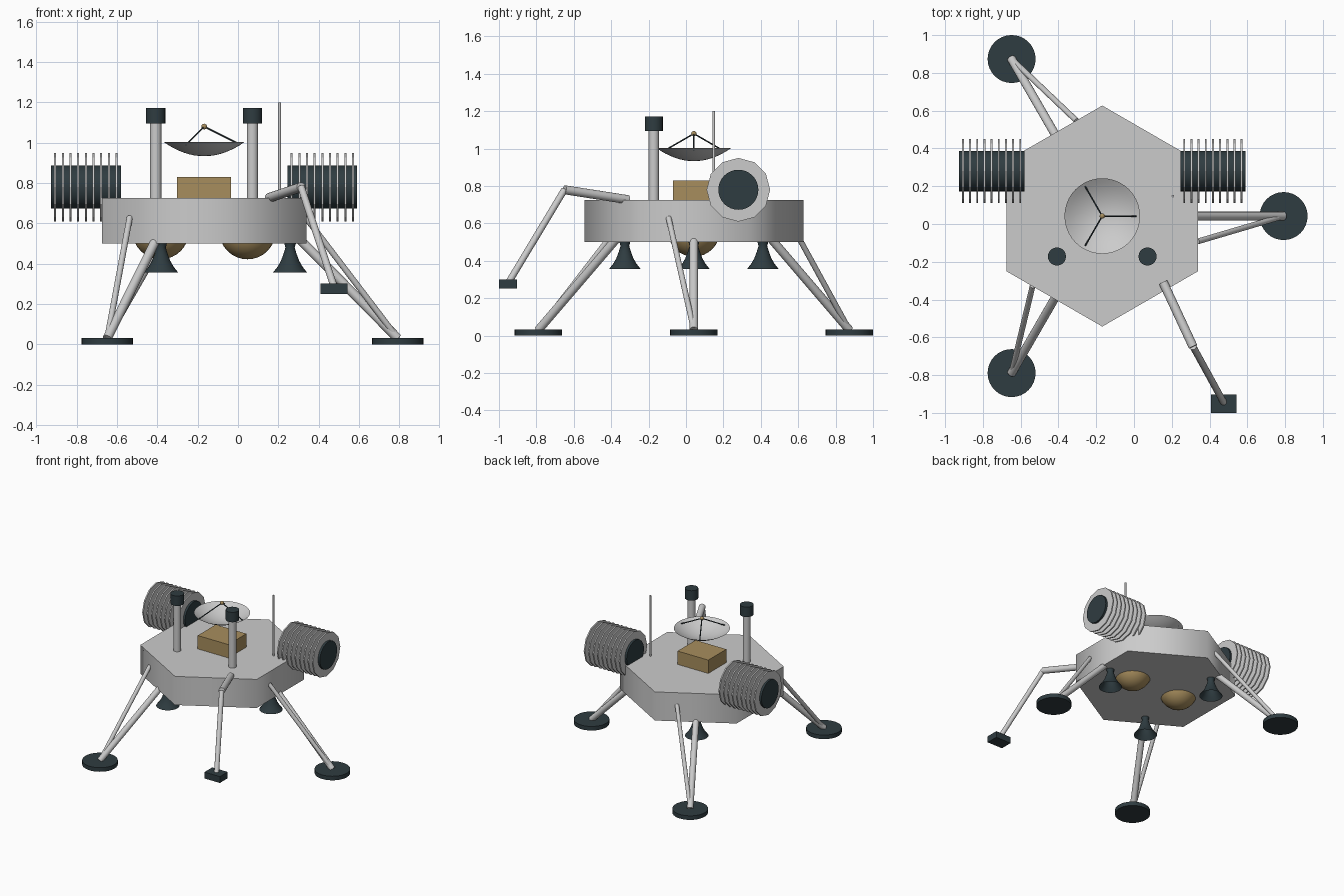
import bpy, math
from mathutils import Vector, Matrix

if "Cube" in bpy.data.objects:
    bpy.data.objects.remove(bpy.data.objects["Cube"])

CX, CY = -0.168, 0.042          # hull axis
TURNS = [math.radians(a) for a in (0, 120, 240)]


def material(name, rgb):
    m = bpy.data.materials.new(name)
    m.diffuse_color = (*rgb, 1)
    m.use_nodes = True
    m.node_tree.nodes["Principled BSDF"].inputs["Base Color"].default_value = m.diffuse_color
    return m


DARK = material("dark_metal", (0.028, 0.045, 0.052))
GOLD = material("gold_foil", (0.39, 0.27, 0.11))


def finish(name, mat=None, angle=40):
    ob = bpy.context.object
    ob.name = name
    if mat:
        ob.data.materials.append(mat)
    if angle:
        bpy.ops.object.shade_smooth_by_angle(angle=math.radians(angle))
    return ob


def rod(name, a, b, r, mat=None, sides=16, r2=None, angle=40):
    a, b = Vector(a), Vector(b)
    d = b - a
    bpy.ops.mesh.primitive_cone_add(vertices=sides, radius1=r, radius2=r if r2 is None else r2,
                                    depth=d.length, location=(a + b) / 2,
                                    rotation=d.to_track_quat('Z', 'Y').to_euler())
    return finish(name, mat, angle)


def box(name, loc, size, mat):
    bpy.ops.mesh.primitive_cube_add(size=1, location=loc)
    ob = finish(name, mat, 0)
    ob.scale = size
    return ob


def ball(name, loc, r, mat):
    bpy.ops.mesh.primitive_uv_sphere_add(segments=24, ring_count=16, radius=r, location=loc)
    return finish(name, mat)


def lathe(name, profile, loc, mat=None, n=32):
    verts, faces = [], []
    for r, z in profile:
        for i in range(n):
            t = 2 * math.pi * i / n
            verts.append((r * math.cos(t), r * math.sin(t), z))
    for k in range(len(profile) - 1):
        for i in range(n):
            j = (i + 1) % n
            faces.append((k * n + i, k * n + j, (k + 1) * n + j, (k + 1) * n + i))
    me = bpy.data.meshes.new(name)
    me.from_pydata(verts, [], faces)
    ob = bpy.data.objects.new(name, me)
    bpy.context.collection.objects.link(ob)
    bpy.ops.object.select_all(action='DESELECT')
    bpy.context.view_layer.objects.active = ob
    ob.select_set(True)
    ob.location = loc
    return finish(name, mat)


def around(p, t):
    """Point given relative to the hull axis, turned by t."""
    return Vector((CX, CY, 0)) + Matrix.Rotation(t, 3, 'Z') @ Vector(p)


# six-sided hull, points facing front and back
bpy.ops.mesh.primitive_cylinder_add(vertices=6, radius=0.585, depth=0.225, location=(CX, CY, 0.6125))
finish("hull", angle=70)

# legs, footpads and engine bells
BELL = [(0.03, 0.505), (0.023, 0.48), (0.032, 0.45), (0.045, 0.415), (0.062, 0.385), (0.084, 0.357)]
for i, t in enumerate(TURNS, 1):
    foot = around((0.96, 0, 0), t)
    rod(f"footpad_{i}", foot, foot + Vector((0, 0, 0.032)), 0.127, DARK, 32)
    rod(f"main_strut_{i}", around((0.96, 0, 0.03), t), around((0.47, 0, 0.525), t), 0.023)
    rod(f"side_strut_{i}", around((0.96, 0, 0.03), t), around((0.503, -0.135, 0.63), t), 0.015)
    lathe(f"engine_bell_{i}", BELL, around((0.426, 0, 0), t), DARK, 24)

# mirrored pairs: tanks, camera masts, finned generators
for side, s in (("left", -1), ("right", 1)):
    ball(f"{side}_tank", (CX + s * 0.215, CY, 0.562), 0.14, GOLD)

    mx = CX + s * 0.24
    rod(f"{side}_camera_mast", (mx, -0.172, 0.72), (mx, -0.172, 1.1), 0.028)
    rod(f"{side}_camera_head", (mx, -0.172, 1.095), (mx, -0.172, 1.173), 0.048, DARK, 20)

    gx, gy, gz = CX + s * 0.586, 0.28, 0.78
    rod(f"{side}_generator_core", (gx - 0.173, gy, gz), (gx + 0.173, gy, gz), 0.107, DARK, 32)
    for k in range(9):
        fx = gx + (k - 4) * 0.038
        rod(f"{side}_generator_fin_{k + 1}", (fx - 0.005, gy, gz), (fx + 0.005, gy, gz), 0.17, None, 12, angle=0)

# instrument box on the deck
box("instrument_box", (CX, CY, 0.775), (0.267, 0.224, 0.11), GOLD)

# dish antenna with tripod feed
lathe("dish", [(max(0.2 * k / 8, 0.0005), 0.933 + 0.07 * (k / 8) ** 2) for k in range(9)], (CX, CY, 0), None, 40)
ball("dish_feed", (CX, CY, 1.08), 0.014, GOLD)
for i, t in enumerate(TURNS, 1):
    rod(f"feed_strut_{i}", around((0.18, 0, 0.99), t), (CX, CY, 1.08), 0.004, DARK, 8)

# whip antenna
rod("whip_antenna", (0.206, 0.148, 0.72), (0.206, 0.148, 1.2), 0.007, None, 10)

# sampling arm
elbow = (0.313, -0.65, 0.78)
rod("upper_arm", (0.155, -0.31, 0.727), elbow, 0.024)
rod("forearm", elbow, (0.475, -0.945, 0.29), 0.018)
box("sample_scoop", (0.475, -0.951, 0.276), (0.134, 0.097, 0.05), DARK)
